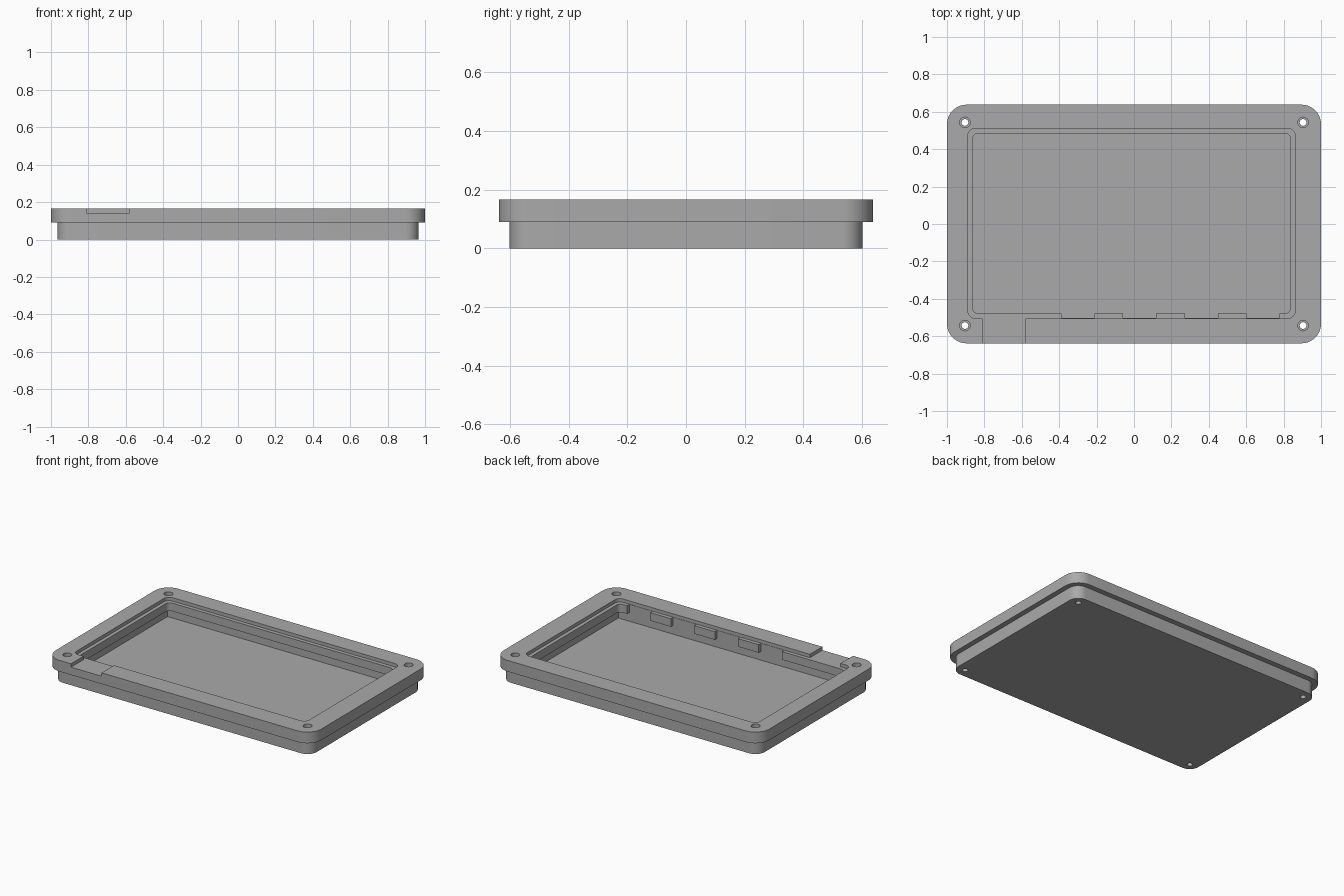
import bpy, bmesh, math

cube = bpy.data.objects.get("Cube")
if cube:
    bpy.data.objects.remove(cube, do_unlink=True)

grey = bpy.data.materials.new("plain_grey")
grey.use_nodes = True
grey.diffuse_color = (0.4, 0.4, 0.4, 1)
grey.node_tree.nodes["Principled BSDF"].inputs["Base Color"].default_value = (0.4, 0.4, 0.4, 1)


def rounded_rect(x0, x1, y0, y1, r, steps=10):
    """Counter-clockwise outline of a rectangle with round corners."""
    corners = [(x1 - r, y1 - r), (x0 + r, y1 - r), (x0 + r, y0 + r), (x1 - r, y0 + r)]
    points = []
    for i, (cx, cy) in enumerate(corners):
        for k in range(steps + 1):
            a = math.pi / 2 * (i + k / steps)
            points.append((cx + r * math.cos(a), cy + r * math.sin(a)))
    return points


def loft(name, sections):
    """Closed solid through (outline, height) sections, bottom to top."""
    bm = bmesh.new()
    rings = [[bm.verts.new((x, y, z)) for x, y in outline] for outline, z in sections]
    bm.faces.new(rings[0][::-1])
    bm.faces.new(rings[-1])
    for low, high in zip(rings, rings[1:]):
        n = len(low)
        for i in range(n):
            j = (i + 1) % n
            bm.faces.new((low[i], low[j], high[j], high[i]))
    mesh = bpy.data.meshes.new(name)
    bm.to_mesh(mesh)
    bm.free()
    obj = bpy.data.objects.new(name, mesh)
    bpy.context.collection.objects.link(obj)
    return obj


def prism(name, outline, z0, z1):
    return loft(name, [(outline, z0), (outline, z1)])


def box(name, x0, x1, y0, y1, z0, z1):
    return prism(name, [(x0, y0), (x1, y0), (x1, y1), (x0, y1)], z0, z1)


def circle(cx, cy, r, n=32):
    return [(cx + r * math.cos(math.tau * i / n), cy + r * math.sin(math.tau * i / n))
            for i in range(n)]


# Stepped outer body: narrow base below an overhanging rim
RIM, LEDGE, LIP, FLOOR, STEP = 0.166, 0.143, 0.088, 0.028, 0.09
base = rounded_rect(-0.965, 0.965, -0.602, 0.602, 0.07)
rim = rounded_rect(-1, 1, -0.638, 0.638, 0.105)
tray = loft("tray_body", [(base, 0), (base, STEP), (rim, STEP), (rim, RIM)])
tray.data.materials.append(grey)

# Shallow lid seat, opening inside the lip, and wider cavity under the lip
cutters = [
    prism("lid_seat", rounded_rect(-0.888, 0.862, -0.504, 0.511, 0.04), LEDGE, 0.3),
    prism("lip_opening", rounded_rect(-0.863, 0.837, -0.478, 0.485, 0.03), 0.06, 0.25),
    box("cavity", -0.887, 0.861, -0.503, 0.51, FLOOR, LIP),
    box("cable_notch", -0.81, -0.58, -0.8, -0.49, LEDGE, 0.3),
]

# Tab slots through the front lip
for x in (-0.3, 0.03, 0.36, 0.69):
    cutters.append(box("tab_slot", x - 0.088, x + 0.088, -0.502, -0.46, 0.07, 0.2))

# Screw holes with countersunk tops
for sx in (-1, 1):
    for sy in (-1, 1):
        x, y = sx * 0.904, sy * 0.543
        small, wide = circle(x, y, 0.018), circle(x, y, 0.028)
        cutters.append(loft("screw_hole", [(small, -0.1), (small, 0.13),
                                           (wide, 0.13), (wide, 0.3)]))

for cutter in cutters:
    cutter.hide_render = True
    mod = tray.modifiers.new(cutter.name, 'BOOLEAN')
    mod.operation = 'DIFFERENCE'
    mod.solver = 'EXACT'
    mod.object = cutter

# Bake the cuts and remove the cutters
graph = bpy.context.evaluated_depsgraph_get()
graph.update()
result = bpy.data.meshes.new_from_object(tray.evaluated_get(graph))
tray.modifiers.clear()
tray.data = result
tray.data.name = "tray_body"
result.materials.clear()
result.materials.append(grey)
for face in result.polygons:
    face.material_index = 0
for cutter in cutters:
    bpy.data.objects.remove(cutter, do_unlink=True)

bpy.ops.object.select_all(action='DESELECT')
tray.select_set(True)
bpy.context.view_layer.objects.active = tray
bpy.ops.object.shade_smooth_by_angle(angle=math.radians(30))
